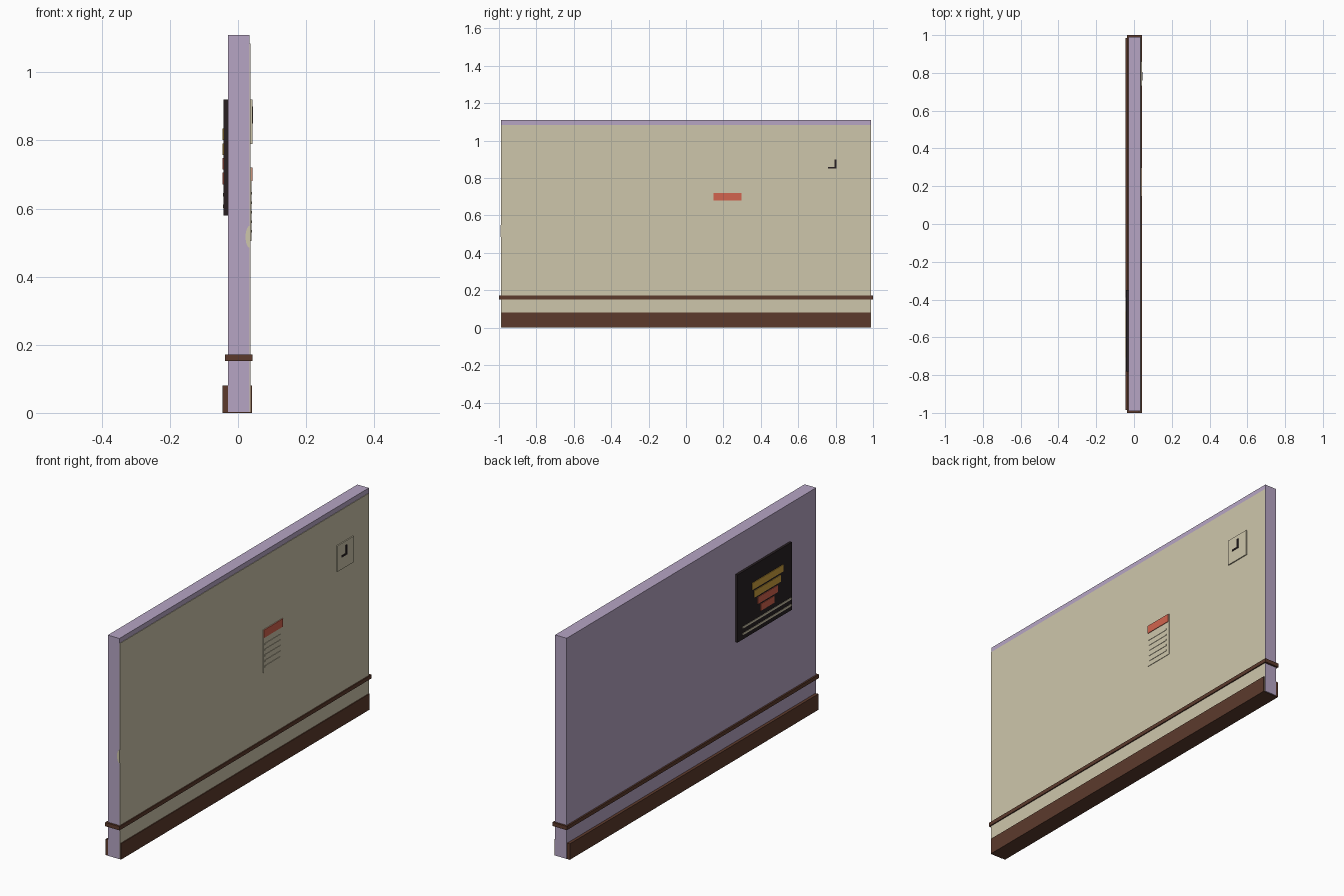
import bpy, bmesh, math

if "Cube" in bpy.data.objects:
    bpy.data.objects.remove(bpy.data.objects["Cube"])


def mat(name, r, g, b):
    m = bpy.data.materials.new(name)
    lin = [((c / 255 + 0.055) / 1.055) ** 2.4 for c in (r, g, b)]
    m.diffuse_color = (*lin, 1)
    m.use_nodes = True
    m.node_tree.nodes["Principled BSDF"].inputs["Base Color"].default_value = m.diffuse_color
    return m


LAVENDER = mat("lavender", 182, 165, 196)
CREAM = mat("cream", 206, 198, 171)
BROWN = mat("dark_brown", 92, 58, 44)
BLACK = mat("near_black", 40, 32, 34)
RED = mat("coral_red", 210, 100, 78)
GOLD = mat("gold", 205, 162, 62)


def finish(name, bm, m):
    me = bpy.data.meshes.new(name)
    bm.to_mesh(me)
    bm.free()
    me.materials.append(m)
    ob = bpy.data.objects.new(name, me)
    bpy.context.collection.objects.link(ob)
    return ob


def box(name, x, y, z, m):
    """Box from (min, max) ranges on each axis."""
    bm = bmesh.new()
    bmesh.ops.create_cube(bm, size=1)
    for v in bm.verts:
        v.co = [(a + b) / 2 + c * (b - a) for (a, b), c in zip((x, y, z), v.co)]
    return finish(name, bm, m)


# wall and its thin cream facing below the lavender top edge
box("wall", (-0.03, 0.034), (-0.99, 0.99), (0.002, 1.11), LAVENDER)
box("wall_facing", (0.033, 0.0365), (-0.989, 0.989), (0.002, 1.085), CREAM)

# skirting board through the wall, and wrapping rail
box("skirting_board", (-0.045, 0.041), (-0.986, 0.986), (0, 0.08), BROWN)
box("wall_rail", (-0.038, 0.042), (-1, 1), (0.152, 0.171), BROWN)

# menu board on the -x side
box("menu_board", (-0.042, -0.029), (-0.78, -0.35), (0.58, 0.92), BLACK)
for i, (half, top) in enumerate(((0.123, 0.835), (0.104, 0.791),
                                 (0.079, 0.748), (0.055, 0.705))):
    box(f"menu_bar_{i + 1}", (-0.045, -0.041), (-0.585 - half, -0.585 + half),
        (top - 0.034, top), GOLD if i < 2 else RED)
for i, z in enumerate((0.64, 0.607)):
    box(f"menu_line_{i + 1}", (-0.044, -0.041), (-0.775, -0.39), (z - 0.005, z + 0.005), CREAM)

# notice sheet on the +x side
box("notice_sheet", (0.036, 0.039), (0.145, 0.3), (0.505, 0.72), CREAM)
box("notice_heading", (0.038, 0.042), (0.147, 0.297), (0.68, 0.72), RED)
for i in range(5):
    z = 0.645 - i * 0.028
    box(f"notice_line_{i + 1}", (0.038, 0.041), (0.155, 0.28), (z - 0.004, z + 0.004), CREAM)

# square clock with two hands
box("clock_face", (0.036, 0.042), (0.73, 0.86), (0.79, 0.92), CREAM)
box("clock_minute_hand", (0.041, 0.044), (0.795, 0.805), (0.85, 0.9), BLACK)
box("clock_hour_hand", (0.041, 0.044), (0.76, 0.805), (0.85, 0.859), BLACK)

# small half-round plate on the front end
bm = bmesh.new()
arc = [math.pi * (0.5 + i / 12) for i in range(13)]
f = bm.faces.new([bm.verts.new((0.036 + 0.014 * math.cos(a), -0.992, 0.517 + 0.033 * math.sin(a)))
                  for a in arc])
ext = bmesh.ops.extrude_face_region(bm, geom=[f])
bmesh.ops.translate(bm, vec=(0, 0.004, 0),
                    verts=[e for e in ext["geom"] if isinstance(e, bmesh.types.BMVert)])
bmesh.ops.recalc_face_normals(bm, faces=bm.faces)
finish("end_plate", bm, CREAM)
